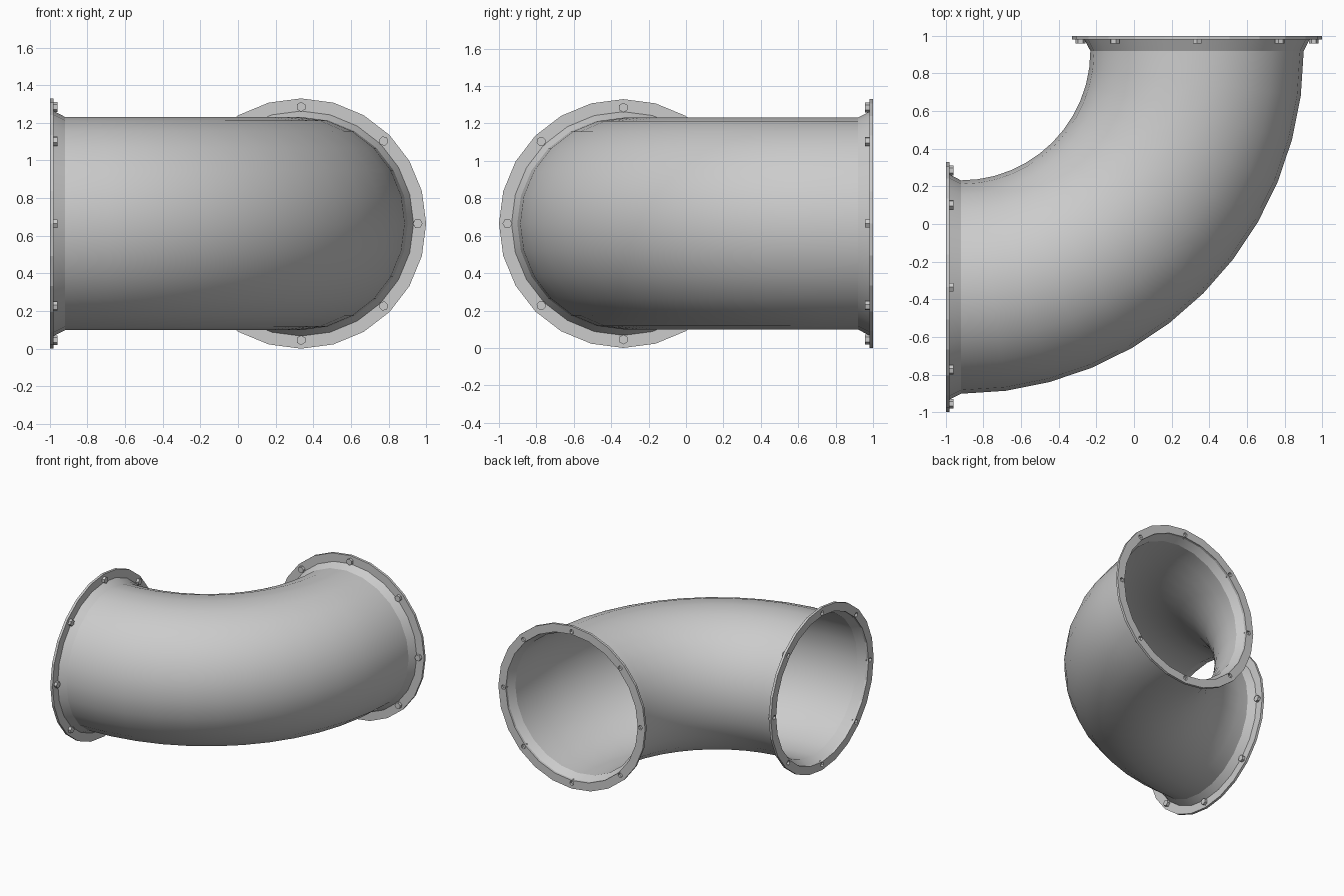
import bpy, bmesh
from math import sin, cos, pi, radians
from mathutils import Vector, Matrix

if "Cube" in bpy.data.objects:
    bpy.data.objects.remove(bpy.data.objects["Cube"])

SIDES, R_PIPE, R_FLARE, R_FLANGE = 24, 0.567, 0.598, 0.665
R_BOLTS, BEND, ZC = 0.62, 1.255, 0.665
UP = Vector((0, 0, 1))


def make(name, bm, matrix=None):
    bmesh.ops.recalc_face_normals(bm, faces=bm.faces)
    me = bpy.data.meshes.new(name)
    bm.to_mesh(me)
    bm.free()
    ob = bpy.data.objects.new(name, me)
    bpy.context.collection.objects.link(ob)
    if matrix:
        ob.matrix_world = matrix
    return ob


def smooth(ob):
    bpy.ops.object.select_all(action='DESELECT')
    ob.select_set(True)
    bpy.context.view_layer.objects.active = ob
    bpy.ops.object.shade_smooth_by_angle(angle=radians(20))


def loft(bm, rings, closed=False):
    pairs = list(zip(rings, rings[1:])) + ([(rings[-1], rings[0])] if closed else [])
    for a, b in pairs:
        for i in range(SIDES):
            j = (i + 1) % SIDES
            bm.faces.new((a[i], a[j], b[j], b[i]))


def ring(bm, centre, side, r):
    return [bm.verts.new(centre + (UP * cos(t) + side * sin(t)) * r)
            for t in (2 * pi * i / SIDES for i in range(SIDES))]


def bolt_prisms(r, z0, z1):
    # eight hexagonal prisms on the bolt circle
    bm = bmesh.new()
    for k in range(8):
        m = Matrix.Rotation(k * pi / 4, 4, 'Z') @ Matrix.Translation((R_BOLTS, 0, (z0 + z1) / 2))
        bmesh.ops.create_cone(bm, cap_ends=True, segments=6, radius1=r, radius2=r,
                              depth=z1 - z0, matrix=m @ Matrix.Rotation(pi / 2, 4, 'Z'))
    return bm


# Swept quarter-turn pipe with a flared collar at each end
bm = bmesh.new()
pivot = Vector((-0.92, 0.92, ZC))
rings = [ring(bm, pivot + Vector((-0.06, -BEND, 0)), Vector((0, -1, 0)), R_FLARE)]
for i in range(13):
    a = radians(7.5 * i)
    out = Vector((sin(a), -cos(a), 0))
    rings.append(ring(bm, pivot + out * BEND, out, R_PIPE))
rings.append(ring(bm, pivot + Vector((BEND, 0.06, 0)), Vector((1, 0, 0)), R_FLARE))
loft(bm, rings)
smooth(make("elbow_pipe", bm))

# Flanges: ring plate, bolt holes and hex bolt heads, local z points into the pipe
for end, pos, n in (("inlet", (-1, -0.335, ZC), Vector((1, 0, 0))),
                    ("outlet", (0.335, 1, ZC), Vector((0, -1, 0)))):
    m = Matrix.Translation(pos) @ Matrix((UP, n.cross(UP), n)).transposed().to_4x4()
    bm = bmesh.new()
    rings = []
    for r, z in ((R_FLARE, 0), (R_FLANGE, 0), (R_FLANGE, 0.02), (R_FLARE, 0.02)):
        rings.append([bm.verts.new((r * cos(2 * pi * i / SIDES), r * sin(2 * pi * i / SIDES), z))
                      for i in range(SIDES)])
    loft(bm, rings, closed=True)
    flange = make(end + "_flange", bm, m)
    cutter = make(end + "_hole_cutter", bolt_prisms(0.019, -0.01, 0.03), m)
    mod = flange.modifiers.new("bolt_holes", 'BOOLEAN')
    mod.object, mod.operation, mod.solver = cutter, 'DIFFERENCE', 'EXACT'
    bpy.ops.object.select_all(action='DESELECT')
    bpy.context.view_layer.objects.active = flange
    bpy.ops.object.modifier_apply(modifier=mod.name)
    bpy.data.objects.remove(cutter)
    make(end + "_bolts", bolt_prisms(0.026, 0.0195, 0.042), m)
